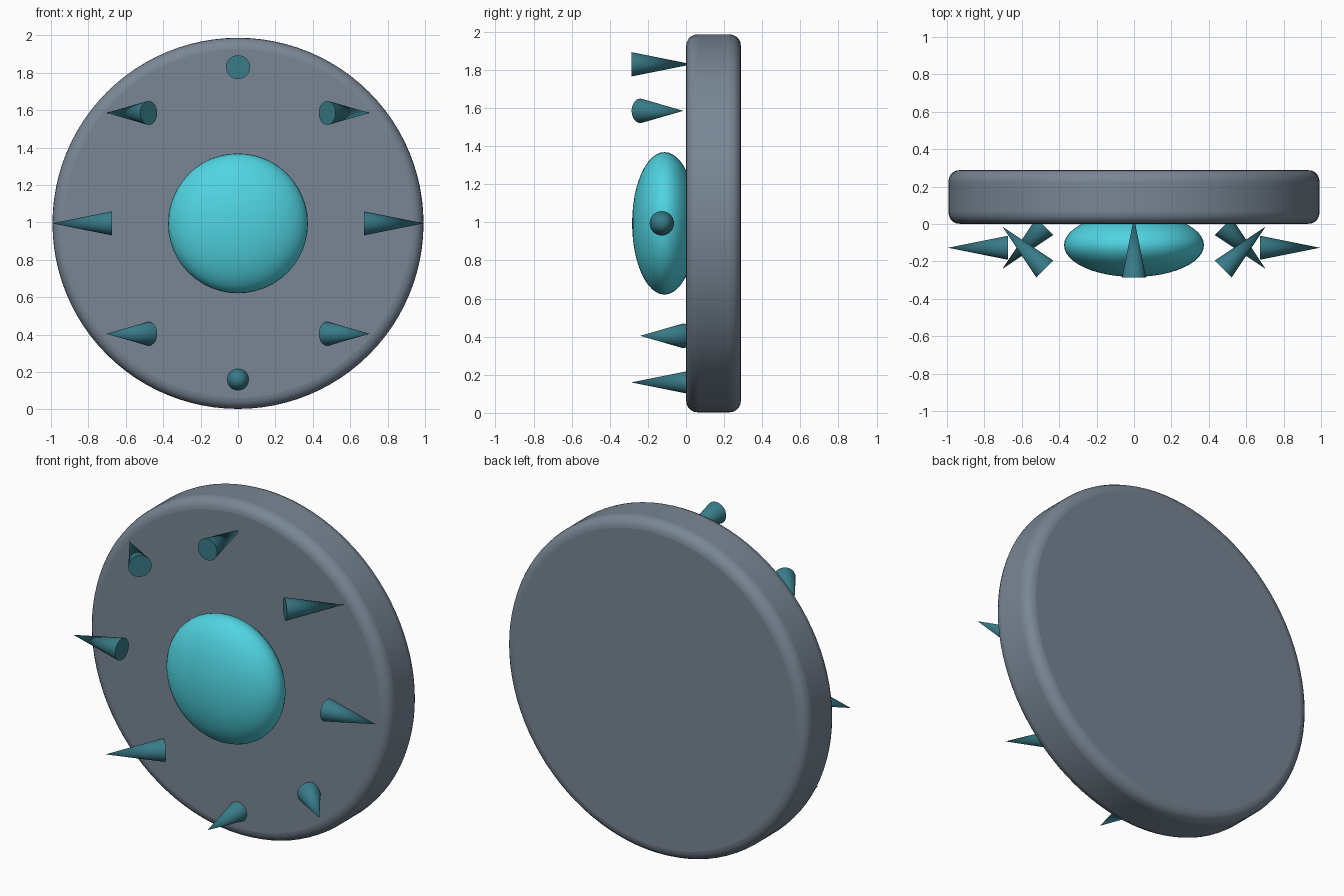
import bpy
import math
from mathutils import Vector

if "Cube" in bpy.data.objects:
    bpy.data.objects.remove(bpy.data.objects["Cube"])

CZ = 0.995          # height of the disc centre
RING = 0.835        # radius of the spike ring


def material(name, rgb):
    m = bpy.data.materials.new(name)
    m.diffuse_color = (*rgb, 1)
    m.use_nodes = True
    m.node_tree.nodes["Principled BSDF"].inputs["Base Color"].default_value = m.diffuse_color
    return m


def finish(name, mat=None, angle=40):
    o = bpy.context.object
    o.name = name
    bpy.ops.object.shade_smooth_by_angle(angle=math.radians(angle))
    if mat:
        o.data.materials.append(mat)
    return o


slate = material("slate", (0.19, 0.24, 0.30))
cyan = material("cyan", (0.08, 0.66, 0.76))
teal = material("teal", (0.04, 0.20, 0.25))

# Round plate with softened rims
bpy.ops.mesh.primitive_cylinder_add(vertices=96, radius=0.992, depth=0.287,
                                    location=(0, 0.1445, CZ),
                                    rotation=(math.pi / 2, 0, 0))
plate = finish("plate", slate)
bevel = plate.modifiers.new("rim", 'BEVEL')
bevel.width = 0.06
bevel.segments = 5
bevel.limit_method = 'ANGLE'
bevel.angle_limit = math.radians(40)

# Flattened dome in the middle of the front
bpy.ops.mesh.primitive_uv_sphere_add(segments=48, ring_count=24, radius=1,
                                     location=(0, -0.113, CZ),
                                     rotation=(math.pi / 2, 0, 0))
bpy.context.object.scale = (0.374, 0.374, 0.17)
finish("dome", cyan)

# Ring of eight spikes, each turned about the vertical axis by its ring angle
for i in range(8):
    a = i * math.pi / 4
    aim = Vector((math.cos(a), math.sin(a), 0))
    bpy.ops.mesh.primitive_cone_add(
        vertices=32, radius1=0.064, radius2=0, depth=0.32,
        location=(RING * math.cos(a), -0.127, CZ + RING * math.sin(a)),
        rotation=aim.to_track_quat('Z', 'Y').to_euler())
    finish(f"spike_{i + 1}", teal)
